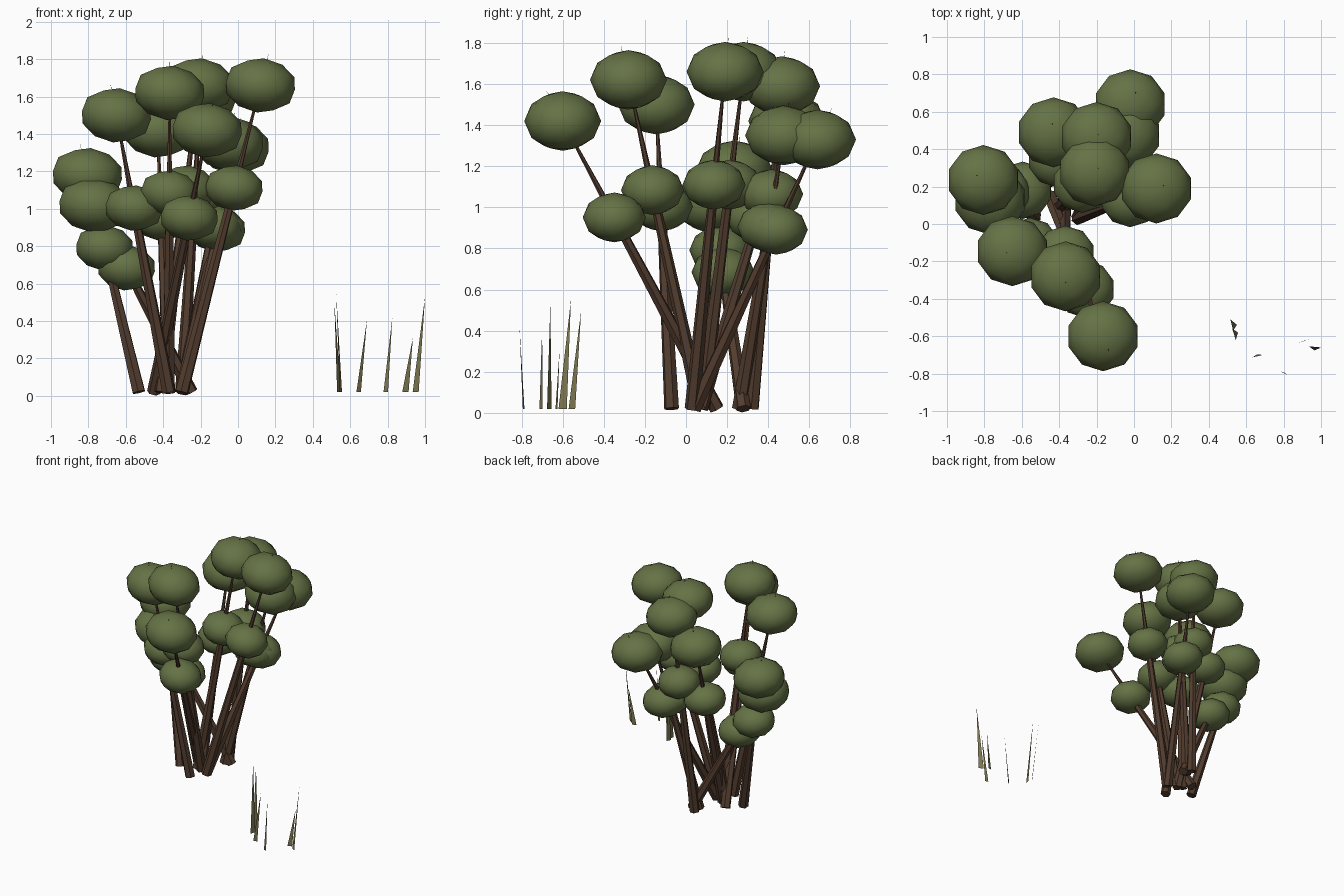
import bpy
import bmesh
from math import radians
from mathutils import Vector, Matrix

old = bpy.data.objects.get("Cube")
if old:
    bpy.data.objects.remove(old, do_unlink=True)


def material(name, rgb):
    m = bpy.data.materials.new(name)
    m.use_nodes = True
    m.diffuse_color = (*rgb, 1)
    m.node_tree.nodes["Principled BSDF"].inputs["Base Color"].default_value = (*rgb, 1)
    return m


LEAF = material("leaf green", (0.13, 0.17, 0.06))
BARK = material("bark brown", (0.085, 0.046, 0.028))
GRASS = material("dry grass", (0.20, 0.18, 0.08))


def add_object(name, bm, mat):
    mesh = bpy.data.meshes.new(name)
    bm.to_mesh(mesh)
    bm.free()
    mesh.materials.append(mat)
    ob = bpy.data.objects.new(name, mesh)
    bpy.context.collection.objects.link(ob)
    return ob


def add_rod(bm, start, end, r1, r2):
    # tapered six-sided rod between two points
    axis = end - start
    turn = axis.to_track_quat('Z', 'Y').to_matrix().to_4x4()
    place = Matrix.Translation((start + end) / 2) @ turn
    bmesh.ops.create_cone(bm, cap_ends=True, segments=6, radius1=r1,
                          radius2=r2, depth=axis.length, matrix=place)


def leaf_clump(name, centre, radius, height):
    # flattened, slightly tilted faceted ball
    bm = bmesh.new()
    place = (Matrix.Translation(centre) @ Matrix.Rotation(radians(7), 4, 'Y')
             @ Matrix.Diagonal((radius, radius * 0.96, height, 1)))
    bmesh.ops.create_icosphere(bm, subdivisions=2, radius=1, matrix=place)
    ob = add_object(name, bm, LEAF)
    bpy.ops.object.select_all(action='DESELECT')
    ob.select_set(True)
    bpy.context.view_layer.objects.active = ob
    bpy.ops.object.shade_smooth_by_angle(angle=radians(32))


# stems: ground x, y, then top clump x, y, z
STEMS = [
    (-.30, .03, .12, .19, 1.66),
    (-.45, .15, -.165, -.60, 1.42),
    (-.37, .07, -.365, -.28, 1.62),
    (-.37, -.07, -.65, -.145, 1.50),
    (-.53, .04, -.805, .235, 1.18),
    (-.25, .28, -.77, .13, 1.02),
    (-.41, .08, -.21, .28, 1.66),
    (-.30, .32, -.20, .465, 1.59),
    (-.37, .07, -.43, .49, 1.42),
    (-.30, .04, -.02, .64, 1.33),
    (-.30, .26, -.05, .475, 1.35),
]
for i, (bx, by, tx, ty, tz) in enumerate(STEMS, 1):
    base, top = Vector((bx, by, 0.02)), Vector((tx, ty, tz))
    fork = base.lerp(top, 0.665)
    tip = top + (top - base).normalized() * 0.17
    bm = bmesh.new()
    add_rod(bm, base, fork, 0.037, 0.022)
    add_rod(bm, fork, tip, 0.018, 0.0005)
    add_object(f"stem_{i}", bm, BARK)
    leaf_clump(f"lower_leaves_{i}", fork, 0.16, 0.122)
    leaf_clump(f"upper_leaves_{i}", top, 0.195, 0.146)

# grass blades: root x, y, tip x, y, z, base half-width x, y
BLADES = [
    (.54, -.555, .515, -.51, .50, .01, .016),
    (.55, -.60, .525, -.56, .55, .006, .02),
    (.645, -.705, .69, -.70, .41, .012, .008),
    (.79, -.79, .825, -.81, .42, .012, -.004),
    (.895, -.63, .935, -.615, .31, .017, .005),
    (.95, -.665, 1.0, -.66, .53, .016, -.011),
]
for i, (x, y, tx, ty, tz, wx, wy) in enumerate(BLADES, 1):
    bm = bmesh.new()
    points = [(x - wx, y - wy, 0.02), (x + wx, y + wy, 0.02), (tx, ty, tz)]
    bm.faces.new([bm.verts.new(p) for p in points])
    add_object(f"grass_blade_{i}", bm, GRASS)
